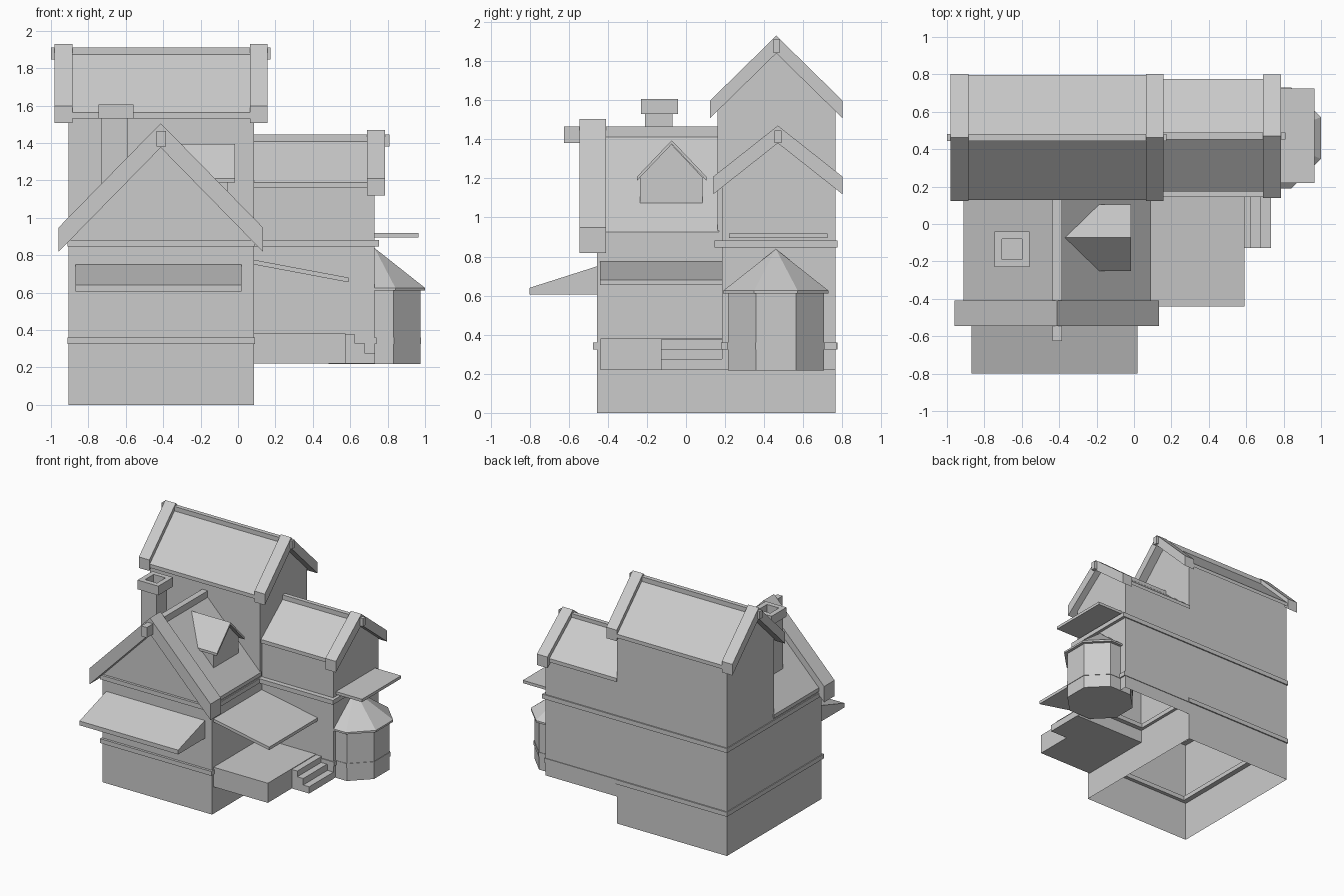
import bpy, bmesh, math

if "Cube" in bpy.data.objects:
    bpy.data.objects.remove(bpy.data.objects["Cube"])


def finish(name, bm):
    bmesh.ops.recalc_face_normals(bm, faces=bm.faces[:])
    me = bpy.data.meshes.new(name)
    bm.to_mesh(me)
    bm.free()
    ob = bpy.data.objects.new(name, me)
    bpy.context.collection.objects.link(ob)
    return ob


def prism(name, pts, axis, a, b, open_edge=None):
    """Extrude a profile along an axis; open_edge leaves that side out."""
    def place(p, t):
        return {'x': (t, p[0], p[1]), 'y': (p[0], t, p[1]), 'z': (p[0], p[1], t)}[axis]
    bm = bmesh.new()
    lo = [bm.verts.new(place(p, a)) for p in pts]
    hi = [bm.verts.new(place(p, b)) for p in pts]
    n = len(pts)
    bm.faces.new(lo)
    bm.faces.new(hi)
    for i in range(n):
        if i != open_edge:
            j = (i + 1) % n
            bm.faces.new((lo[i], lo[j], hi[j], hi[i]))
    return finish(name, bm)


def box(name, x0, x1, y0, y1, z0, z1):
    return prism(name, [(x0, y0), (x1, y0), (x1, y1), (x0, y1)], 'z', z0, z1)


def frame(name, x0, x1, y0, y1, z0, z1, w):
    """Rectangular ring of width w."""
    bm = bmesh.new()
    loops = []
    for d, z in ((0, z0), (0, z1), (w, z1), (w, z0)):
        loops.append([bm.verts.new((x, y, z)) for x, y in
                      ((x0 + d, y0 + d), (x1 - d, y0 + d), (x1 - d, y1 - d), (x0 + d, y1 - d))])
    for k in range(4):
        p, q = loops[k], loops[(k + 1) % 4]
        for i in range(4):
            j = (i + 1) % 4
            bm.faces.new((p[i], p[j], q[j], q[i]))
    return finish(name, bm)


def chevron(name, axis, a, b, c, half, top, slope, thick):
    """Inverted V roof layer with vertically cut eaves."""
    e = top - half * slope
    return prism(name, [(c - half, e - thick), (c - half, e), (c, top), (c + half, e),
                        (c + half, e - thick), (c, top - thick)], axis, a, b)


def gable_walls(name, axis, a, b, p0, p1, z0, eave, apex):
    """House-shaped walls, open underneath."""
    return prism(name, [(p0, z0), (p1, z0), (p1, eave), ((p0 + p1) / 2, apex), (p0, eave)],
                 axis, a, b, open_edge=0)


def octagon_points(r):
    return [(0.73 + r * math.cos(math.pi * (k + 0.5) / 4),
             0.46 + r * math.sin(math.pi * (k + 0.5) / 4)) for k in range(8)]


# Main lower walls, open at top and bottom
bm = bmesh.new()
ring = [(-0.905, -0.455), (0.085, -0.455), (0.085, 0.765), (-0.905, 0.765)]
lo = [bm.verts.new((x, y, 0)) for x, y in ring]
hi = [bm.verts.new((x, y, 0.86)) for x, y in ring]
for i in range(4):
    j = (i + 1) % 4
    bm.faces.new((lo[i], lo[j], hi[j], hi[i]))
finish("lower_walls", bm)

# Tower, front wing and side wing walls
gable_walls("tower_walls", 'x', -0.905, 0.085, 0.16, 0.765, 0.86, 1.57, 1.865)
gable_walls("front_wing_walls", 'y', -0.455, 0.16, -0.905, 0.085, 0.86, 0.91, 1.415)
gable_walls("side_wing_walls", 'x', 0.085, 0.73, 0.185, 0.765, 0.22, 1.18, 1.41)

# Tower roof
chevron("tower_roof", 'x', -0.93, 0.11, 0.462, 0.335, 1.89, 0.98, 0.03)
for x0, x1 in ((-0.98, -0.885), (0.063, 0.157)):
    chevron("tower_bargeboard", 'x', x0, x1, 0.462, 0.34, 1.93, 0.98, 0.09)
box("tower_ridge_beam", -1.0, 0.175, 0.445, 0.48, 1.845, 1.91)

# Side wing roof
chevron("side_roof", 'x', 0.085, 0.74, 0.475, 0.30, 1.425, 0.79, 0.03)
chevron("side_bargeboard", 'x', 0.69, 0.785, 0.47, 0.33, 1.47, 0.79, 0.09)
box("side_ridge_beam", 0.085, 0.81, 0.453, 0.488, 1.38, 1.445)

# Front wing roof
chevron("front_roof", 'y', -0.48, 0.17, -0.41, 0.502, 1.437, 1.02, 0.03)
chevron("front_bargeboard", 'y', -0.545, -0.41, -0.413, 0.546, 1.505, 1.02, 0.13)
box("front_ridge_beam", -0.435, -0.385, -0.625, 0.16, 1.38, 1.465)

# Dormer, its roof trimmed to the main slope
gable_walls("dormer_walls", 'x', -0.33, -0.055, -0.235, 0.085, 1.075, 1.205, 1.375)
roof = chevron("dormer_roof", 'x', -1, -0.015, -0.073, 0.177, 1.395, 1.05, 0.02)
for v in roof.data.vertices:
    if v.co.x < -0.5:
        v.co.x = -0.41 + (1.435 - v.co.z) / 1.02

# Chimney
box("chimney_shaft", -0.73, -0.59, -0.21, -0.07, 1.05, 1.54)
frame("chimney_cap", -0.745, -0.558, -0.23, -0.04, 1.53, 1.605, 0.04)

# Trim bands
for label, z in (("lower", 0.325), ("upper", 0.845)):
    frame(label + "_main_band", -0.912, 0.092, -0.475, 0.775, z, z + 0.036, 0.05)
frame("upper_side_band", 0.06, 0.755, 0.145, 0.775, 0.845, 0.881, 0.06)
frame("lower_side_band", 0.06, 0.74, 0.178, 0.77, 0.325, 0.361, 0.05)

# Awnings
prism("front_awning", [(-0.455, 0.605), (-0.80, 0.605), (-0.80, 0.64), (-0.455, 0.75)],
      'x', -0.87, 0.02)
prism("porch_roof", [(0.085, 0.75), (0.59, 0.655), (0.59, 0.68), (0.085, 0.775)],
      'y', -0.44, 0.185)
box("bay_canopy", 0.72, 0.965, 0.22, 0.725, 0.895, 0.918)

# Porch and steps
box("porch_floor", 0.085, 0.575, -0.437, 0.19, 0.22, 0.38)
prism("porch_steps", [(0.575, 0.22), (0.732, 0.22), (0.732, 0.275), (0.678, 0.275),
                      (0.678, 0.328), (0.625, 0.328), (0.625, 0.375), (0.575, 0.375)],
      'y', -0.128, 0.19)

# Octagonal bay
for name, r, z0, z1 in (("bay_walls", 0.266, 0.218, 0.615),
                        ("bay_band", 0.27, 0.325, 0.361),
                        ("bay_eave", 0.292, 0.61, 0.625)):
    prism(name, octagon_points(r), 'z', z0, z1)

# Pointed bay roof
bm = bmesh.new()
base = [bm.verts.new((x, y, 0.625)) for x, y in octagon_points(0.292)]
tip = bm.verts.new((0.73, 0.46, 0.838))
bm.faces.new(base)
for i in range(8):
    bm.faces.new((base[i], base[(i + 1) % 8], tip))
finish("bay_roof", bm)
